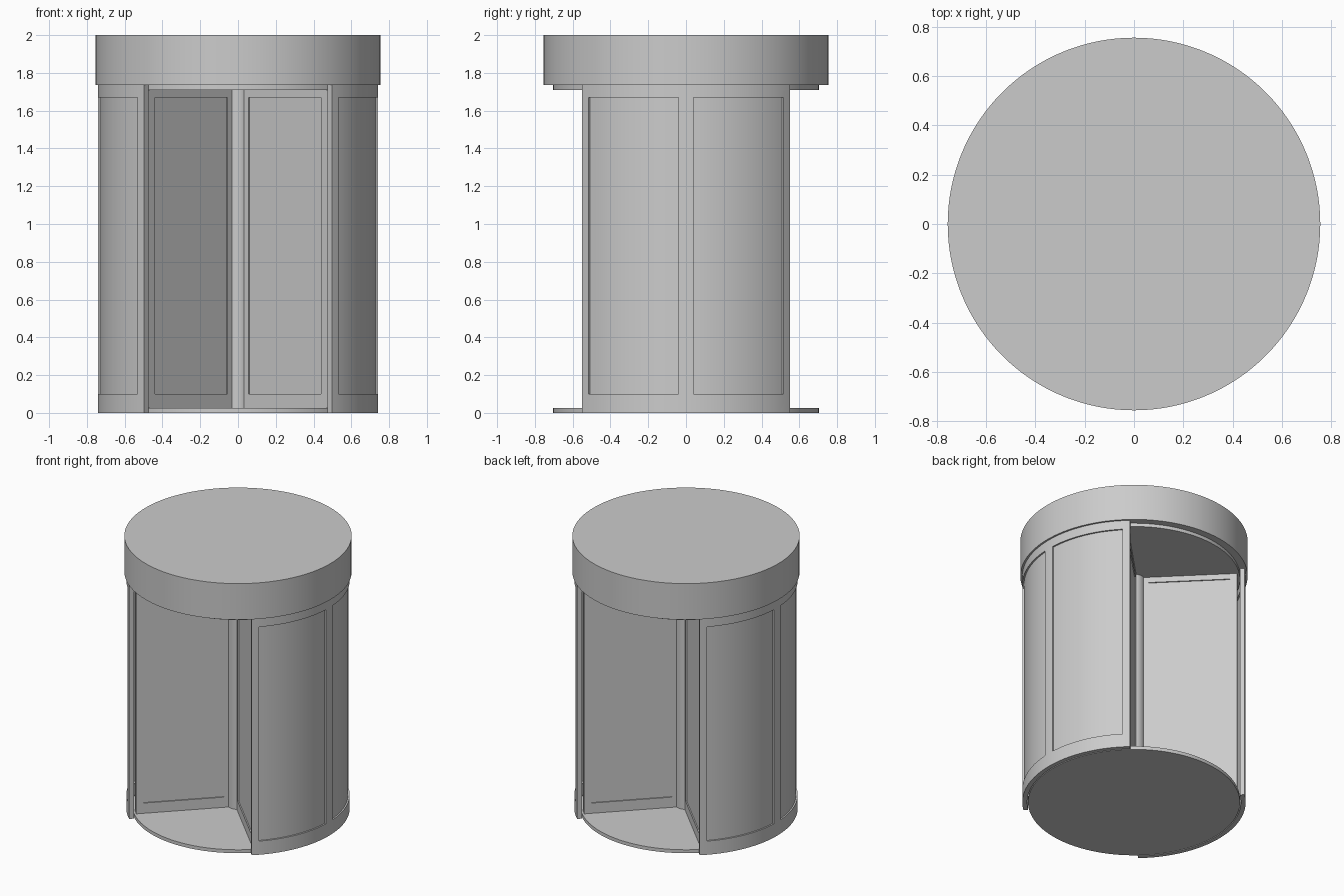
import bpy, bmesh, math

if "Cube" in bpy.data.objects:
    bpy.data.objects.remove(bpy.data.objects["Cube"])

grey = bpy.data.materials.new("light grey")
grey.diffuse_color = (0.6, 0.6, 0.6, 1)
grey.use_nodes = True
grey.node_tree.nodes["Principled BSDF"].inputs["Base Color"].default_value = grey.diffuse_color


def finish(name, bm):
    bmesh.ops.remove_doubles(bm, verts=bm.verts, dist=1e-5)
    bmesh.ops.recalc_face_normals(bm, faces=bm.faces)
    me = bpy.data.meshes.new(name)
    bm.to_mesh(me)
    bm.free()
    ob = bpy.data.objects.new(name, me)
    bpy.context.collection.objects.link(ob)
    me.materials.append(grey)
    bpy.context.view_layer.objects.active = ob
    ob.select_set(True)
    bpy.ops.object.shade_smooth_by_angle(angle=math.radians(30))
    ob.select_set(False)
    return ob


def disc(name, r, z0, z1, n=128):
    bm = bmesh.new()
    bmesh.ops.create_cone(bm, cap_ends=True, segments=n, radius1=r, radius2=r, depth=z1 - z0)
    bmesh.ops.translate(bm, verts=bm.verts, vec=(0, 0, (z0 + z1) / 2))
    return finish(name, bm)


def slab(name, us, zs, d0, d1, place, is_hole=lambda u, z: False):
    """Solid slab of grid cells, leaving out cells whose middle is a hole."""
    bm = bmesh.new()
    nu, nz = len(us) - 1, len(zs) - 1
    solid = {(i, j) for i in range(nu) for j in range(nz)
             if not is_hole((us[i] + us[i + 1]) / 2, (zs[j] + zs[j + 1]) / 2)}

    def quad(*pts):
        bm.faces.new([bm.verts.new(place(us[i], zs[j], d)) for i, j, d in pts])

    for i, j in solid:
        for d in (d0, d1):
            quad((i, j, d), (i + 1, j, d), (i + 1, j + 1, d), (i, j + 1, d))
        sides = {(-1, 0): ((i, j), (i, j + 1)), (1, 0): ((i + 1, j), (i + 1, j + 1)),
                 (0, -1): ((i, j), (i + 1, j)), (0, 1): ((i, j + 1), (i + 1, j + 1))}
        for (di, dj), (a, b) in sides.items():
            if (i + di, j + dj) not in solid:
                quad((*a, d0), (*b, d0), (*b, d1), (*a, d1))
    return finish(name, bm)


def steps(a, b, n):
    return [a + (b - a) * k / n for k in range(n)]


# Round canopy, ceiling, floor and centre shaft
disc("canopy", 0.755, 1.735, 2.0)
disc("ceiling", 0.704, 1.71, 1.74)
disc("floor", 0.704, 0.0, 0.025)
disc("centre_shaft", 0.07, 0.02, 1.715, 32)

# Curved side walls: frame with two recessed panes each
END, PANE, MID = math.radians(48), math.radians(44.1), 0.052
angles = (steps(-END, -PANE, 2) + steps(-PANE, -MID, 20) + steps(-MID, MID, 4)
          + steps(MID, PANE, 20) + steps(PANE, END, 2) + [END])
LOW, HIGH = 0.1, 1.67


def wall_hole(u, z):
    return MID < abs(u) < PANE and LOW < z < HIGH


for side, turn in (("right", 0), ("left", math.pi)):
    def curve(u, z, d, turn=turn):
        return (d * math.cos(u + turn), d * math.sin(u + turn), z)

    slab(side + "_wall_frame", angles, [0, LOW, HIGH, 1.737], 0.71, 0.742, curve, wall_hole)
    for label, s in (("a", -1), ("b", 1)):
        us = [s * u for u in steps(MID, PANE, 20) + [PANE]]
        slab(f"{side}_wall_pane_{label}", us, [LOW, HIGH], 0.72, 0.731, curve)

# Four door wings in a cross
for k in range(4):
    a = math.pi / 4 + k * math.pi / 2

    def straight(t, z, d, c=math.cos(a), s=math.sin(a)):
        return (t * c - d * s, t * s + d * c, z)

    slab(f"wing_frame_{k + 1}", [0.04, 0.098, 0.642, 0.69], [0.025, LOW, HIGH, 1.71],
         -0.02, 0.02, straight, lambda t, z: 0.098 < t < 0.642 and LOW < z < HIGH)
    slab(f"wing_pane_{k + 1}", [0.098, 0.642], [LOW, HIGH], -0.012, 0.012, straight)
